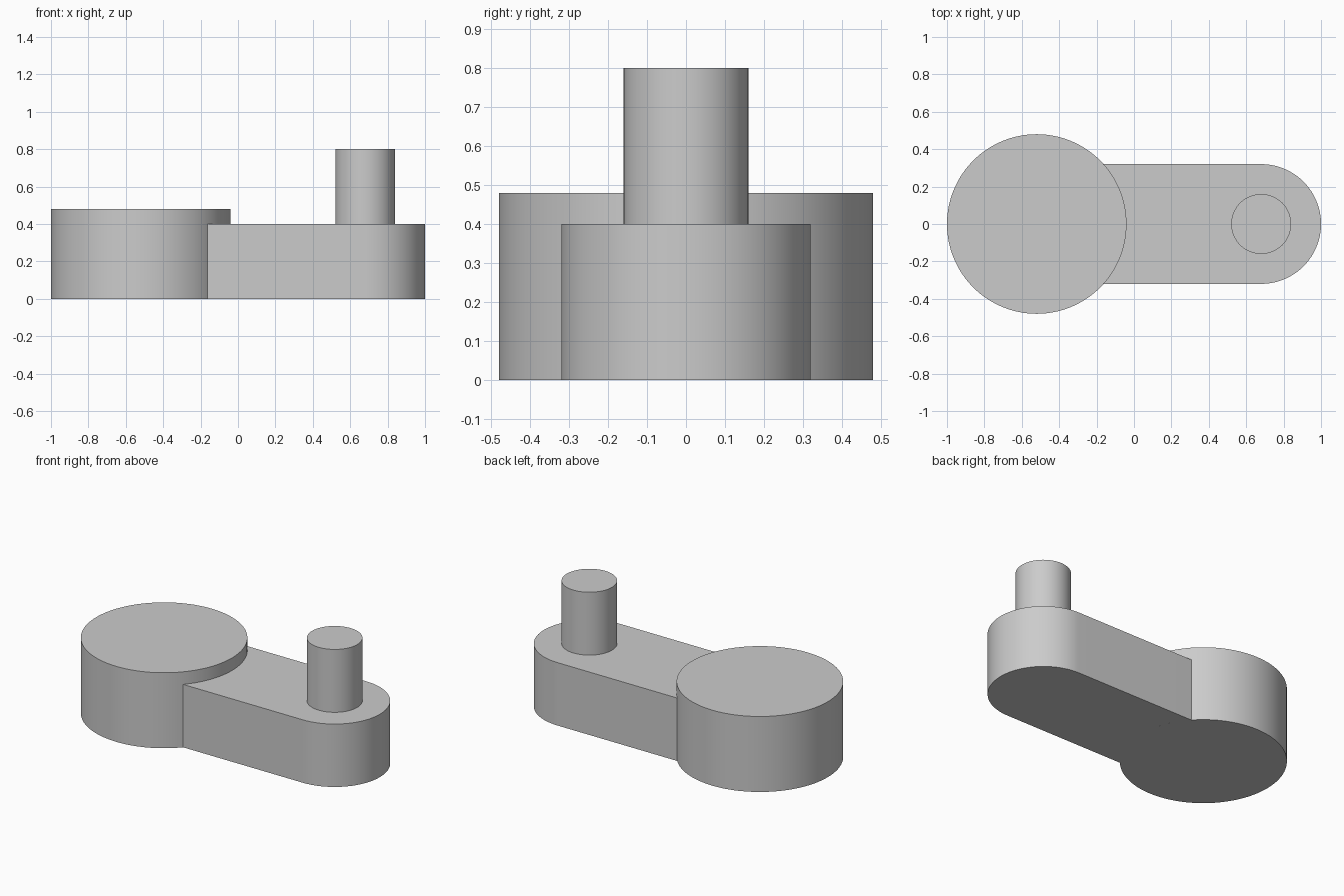
import bpy, bmesh
from math import sin, cos, asin, pi, radians

cube = bpy.data.objects.get("Cube")
if cube:
    bpy.data.objects.remove(cube, do_unlink=True)

HUB_X, HUB_R, HUB_H = -0.52, 0.48, 0.48
PIN_X, PIN_R, PIN_H = 0.68, 0.16, 0.8
ARM_R, ARM_H = 0.32, 0.4

grey = bpy.data.materials.new("light grey")
grey.use_nodes = True
colour = (0.6, 0.6, 0.6, 1)
grey.diffuse_color = colour
grey.node_tree.nodes["Principled BSDF"].inputs["Base Color"].default_value = colour


def arc(cx, r, start, end, steps):
    """Points on a circle centred on the x axis, both ends included."""
    angles = [start + (end - start) * i / steps for i in range(steps + 1)]
    return [(cx + r * cos(a), r * sin(a)) for a in angles]


def extrude(name, outline, bottom, top):
    """Closed upright solid from a flat outline."""
    bm = bmesh.new()
    base = bm.faces.new([bm.verts.new((x, y, bottom)) for x, y in outline])
    new = bmesh.ops.extrude_face_region(bm, geom=[base], use_keep_orig=True)
    raised = [v for v in new["geom"] if isinstance(v, bmesh.types.BMVert)]
    bmesh.ops.translate(bm, verts=raised, vec=(0, 0, top - bottom))
    bmesh.ops.recalc_face_normals(bm, faces=bm.faces)
    mesh = bpy.data.meshes.new(name)
    bm.to_mesh(mesh)
    bm.free()
    mesh.materials.append(grey)
    obj = bpy.data.objects.new(name, mesh)
    bpy.context.collection.objects.link(obj)
    bpy.ops.object.select_all(action="DESELECT")
    obj.select_set(True)
    bpy.context.view_layer.objects.active = obj
    bpy.ops.object.shade_smooth_by_angle(angle=radians(30))


# Round hub and upright pin
extrude("hub", arc(HUB_X, HUB_R, 0, 2 * pi, 128)[:-1], 0, HUB_H)
extrude("pin", arc(PIN_X, PIN_R, 0, 2 * pi, 96)[:-1], ARM_H, PIN_H)

# Arm: rounded outer end, inner end hollowed to fit against the hub
meet = asin(ARM_R / HUB_R)
outline = arc(PIN_X, ARM_R, -pi / 2, pi / 2, 64) + arc(HUB_X, HUB_R, meet, -meet, 32)
extrude("arm", outline, 0, ARM_H)
